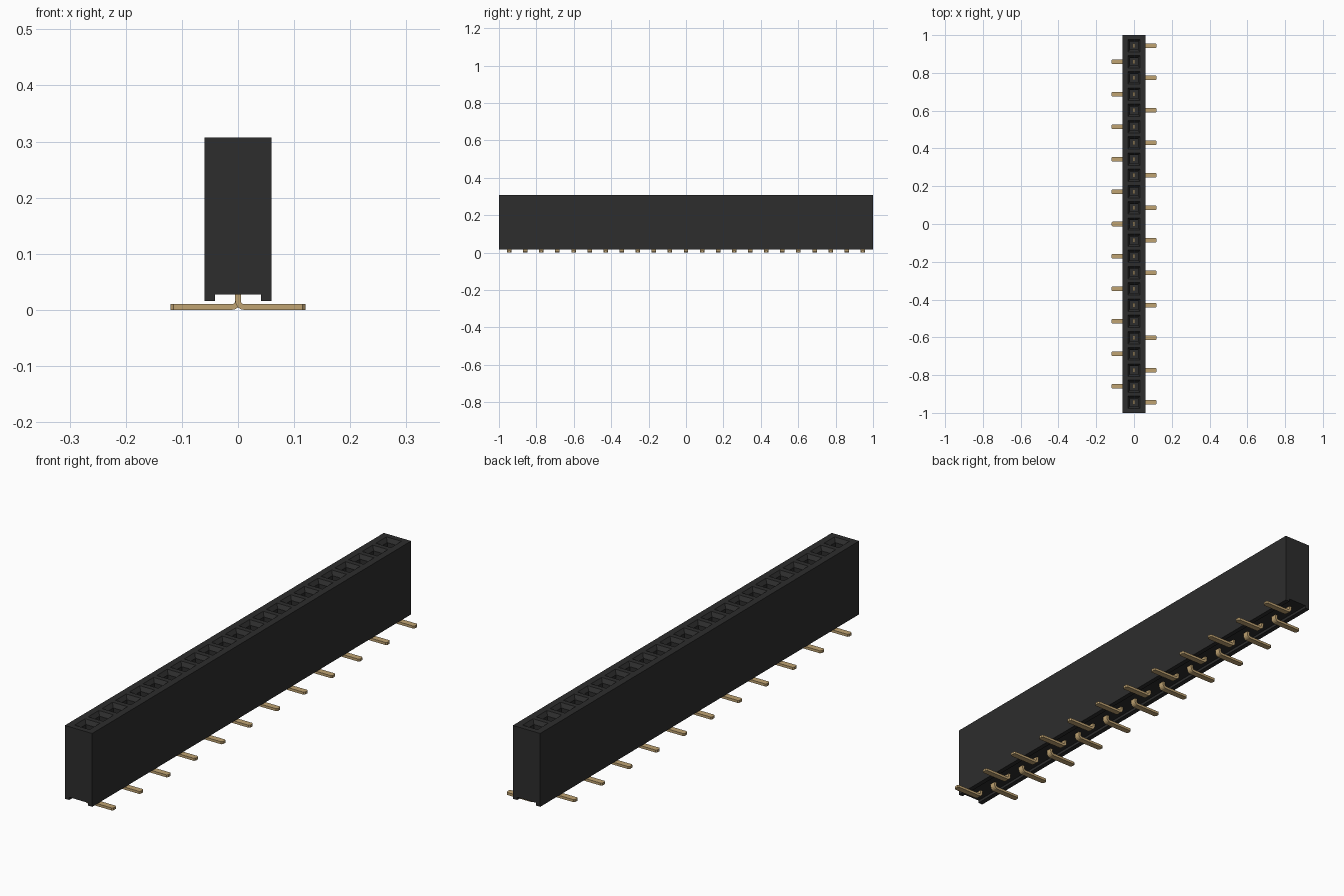
import bpy, bmesh, math
from mathutils import Vector

if "Cube" in bpy.data.objects:
    bpy.data.objects.remove(bpy.data.objects["Cube"])

COUNT = 23
PITCH = 0.0859
POSITIONS = [(i - (COUNT - 1) / 2) * PITCH for i in range(COUNT)]


def material(name, rgb, roughness):
    m = bpy.data.materials.new(name)
    m.use_nodes = True
    m.diffuse_color = (*rgb, 1)
    bsdf = m.node_tree.nodes["Principled BSDF"]
    bsdf.inputs["Base Color"].default_value = (*rgb, 1)
    bsdf.inputs["Roughness"].default_value = roughness
    return m


black = material("black plastic", (0.026, 0.026, 0.026), 0.6)
gold = material("gold metal", (0.53, 0.37, 0.17), 0.4)


def finish(name, bm, mat):
    bmesh.ops.recalc_face_normals(bm, faces=bm.faces)
    me = bpy.data.meshes.new(name)
    bm.to_mesh(me)
    bm.free()
    me.materials.append(mat)
    ob = bpy.data.objects.new(name, me)
    bpy.context.collection.objects.link(ob)
    return ob


def extrude_profile(bm, points, y0, y1):
    """Extrude an x-z outline along y."""
    face = bm.faces.new([bm.verts.new((x, y0, z)) for x, z in points])
    geom = bmesh.ops.extrude_face_region(bm, geom=[face])["geom"]
    moved = [v for v in geom if isinstance(v, bmesh.types.BMVert)]
    bmesh.ops.translate(bm, verts=moved, vec=(0, y1 - y0, 0))


# Housing: tall block with a channel along the underside
bm = bmesh.new()
half = [(0.06, 0.307), (0.06, 0.016), (0.041, 0.016), (0.041, 0.027)]
extrude_profile(bm, half + [(-x, z) for x, z in reversed(half)], -1, 1)
housing = finish("housing", bm, black)

# Cutter: square socket with a funnel mouth, one per position
bm = bmesh.new()
for y in POSITIONS:
    rings = []
    for r, z in [(0.021, 0.10), (0.021, 0.292), (0.033, 0.307), (0.033, 0.33)]:
        rings.append([bm.verts.new((sx * r, y + sy * r, z))
                      for sx, sy in ((-1, -1), (1, -1), (1, 1), (-1, 1))])
    bm.faces.new(rings[0])
    bm.faces.new(rings[-1])
    for a, b in zip(rings, rings[1:]):
        for k in range(4):
            n = (k + 1) % 4
            bm.faces.new((a[k], a[n], b[n], b[k]))
cutter = finish("socket_cutter", bm, black)
cutter.hide_render = True

mod = housing.modifiers.new("sockets", "BOOLEAN")
mod.operation = "DIFFERENCE"
mod.solver = "EXACT"
mod.object = cutter
bpy.context.view_layer.objects.active = housing
bpy.ops.object.modifier_apply(modifier=mod.name)
bpy.data.objects.remove(cutter)


# Bent pin outline: vertical stem, rounded bend, flat foot
def pin_outline(side):
    t, r = 0.010, 0.006
    cx, cz = t / 2 + r, 0.001 + t + r
    arc = [math.pi + i * math.pi / 8 for i in range(5)]
    outer = [(cx + (r + t) * math.cos(a), cz + (r + t) * math.sin(a)) for a in arc]
    inner = [(cx + r * math.cos(a), cz + r * math.sin(a)) for a in reversed(arc)]
    pts = ([(-t / 2, 0.15)] + outer + [(0.12, cz - r - t), (0.12, cz - r)]
           + inner + [(t / 2, 0.15)])
    return [(side * x, z - 0.001) for x, z in pts]


# Pins alternate sides, starting and ending on the left
for i, y in enumerate(POSITIONS):
    side = 1 if i % 2 == 0 else -1
    bm = bmesh.new()
    extrude_profile(bm, pin_outline(side), y - 0.012, y + 0.012)
    # Chamfer the two upright corners of the foot tip
    tip = [e for e in bm.edges
           if all(abs(v.co.x) > 0.119 for v in e.verts)
           and abs(e.verts[0].co.y - e.verts[1].co.y) < 1e-5]
    bmesh.ops.bevel(bm, geom=tip, offset=0.005, segments=1, affect="EDGES")
    finish(f"pin_{i + 1}", bm, gold)
